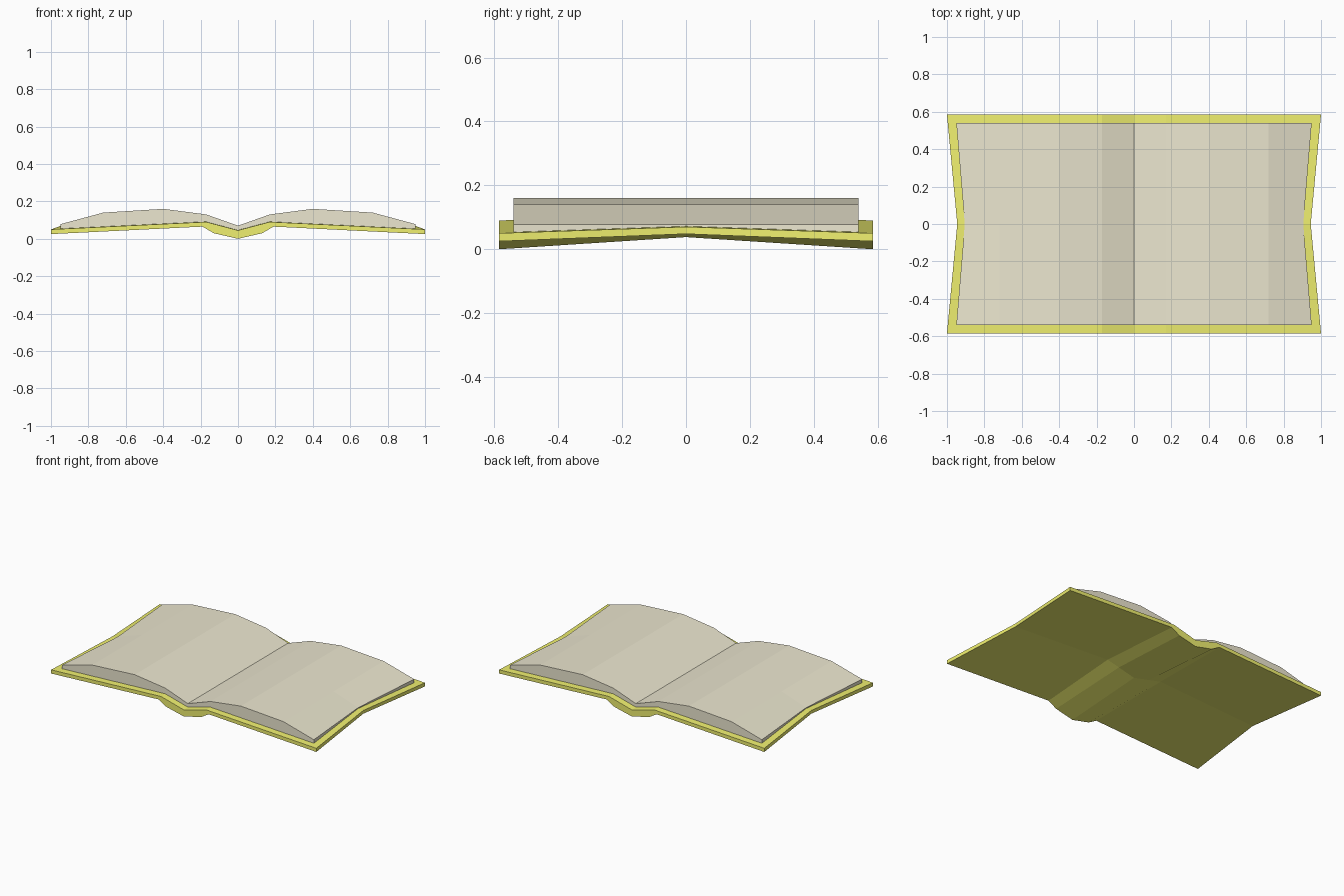
import bpy, bmesh

if "Cube" in bpy.data.objects:
    bpy.data.objects.remove(bpy.data.objects["Cube"])


def material(name, rgb):
    m = bpy.data.materials.new(name)
    m.diffuse_color = (*rgb, 1)
    m.use_nodes = True
    m.node_tree.nodes["Principled BSDF"].inputs["Base Color"].default_value = m.diffuse_color
    return m


def ring(top, bottom):
    """Closed cross-section from half profiles, each listed from centre outwards."""
    right = top + bottom[::-1]
    left = [(-x, z) for x, z in bottom[1:]] + [(-x, z) for x, z in top[:0:-1]]
    return right + left


def loft(name, end, middle, half_depth, mat):
    """Flat-faced body through matching front, middle and back sections."""
    bm = bmesh.new()
    rows = [[bm.verts.new((x, y, z)) for x, z in sec]
            for y, sec in ((-half_depth, end), (0, middle), (half_depth, end))]
    n = len(end)
    for a, b in zip(rows, rows[1:]):
        for i in range(n):
            j = (i + 1) % n
            bm.faces.new((a[i], a[j], b[j], b[i]))
    bm.faces.new(rows[0])
    bm.faces.new(rows[-1][::-1])
    bmesh.ops.recalc_face_normals(bm, faces=bm.faces)
    me = bpy.data.meshes.new(name)
    bm.to_mesh(me)
    bm.free()
    me.materials.append(mat)
    ob = bpy.data.objects.new(name, me)
    bpy.context.collection.objects.link(ob)


# Cover: bowed boards with a spine that is deepest at its two ends
cover_end = ring([(0, .045), (.17, .09), (1, .05)],
                 [(0, 0), (.13, .03), (.19, .065), (1, .025)])
cover_mid = ring([(0, .06), (.18, .11), (.945, .07)],
                 [(0, .038), (.12, .067), (.21, .088), (.945, .048)])
loft("cover", cover_end, cover_mid, .585, material("cover yellow", (.87, .87, .16)))

# Pages: two arched stacks meeting in a central gutter
arch = [(0, .07), (.17, .13), (.40, .16), (.72, .14)]
pages_end = ring(arch + [(.95, .078)], [(0, .043), (.17, .088), (.95, .05)])
pages_mid = ring(arch + [(.905, .078)], [(0, .058), (.18, .108), (.905, .07)])
loft("pages", pages_end, pages_mid, .54, material("paper", (.84, .80, .63)))
